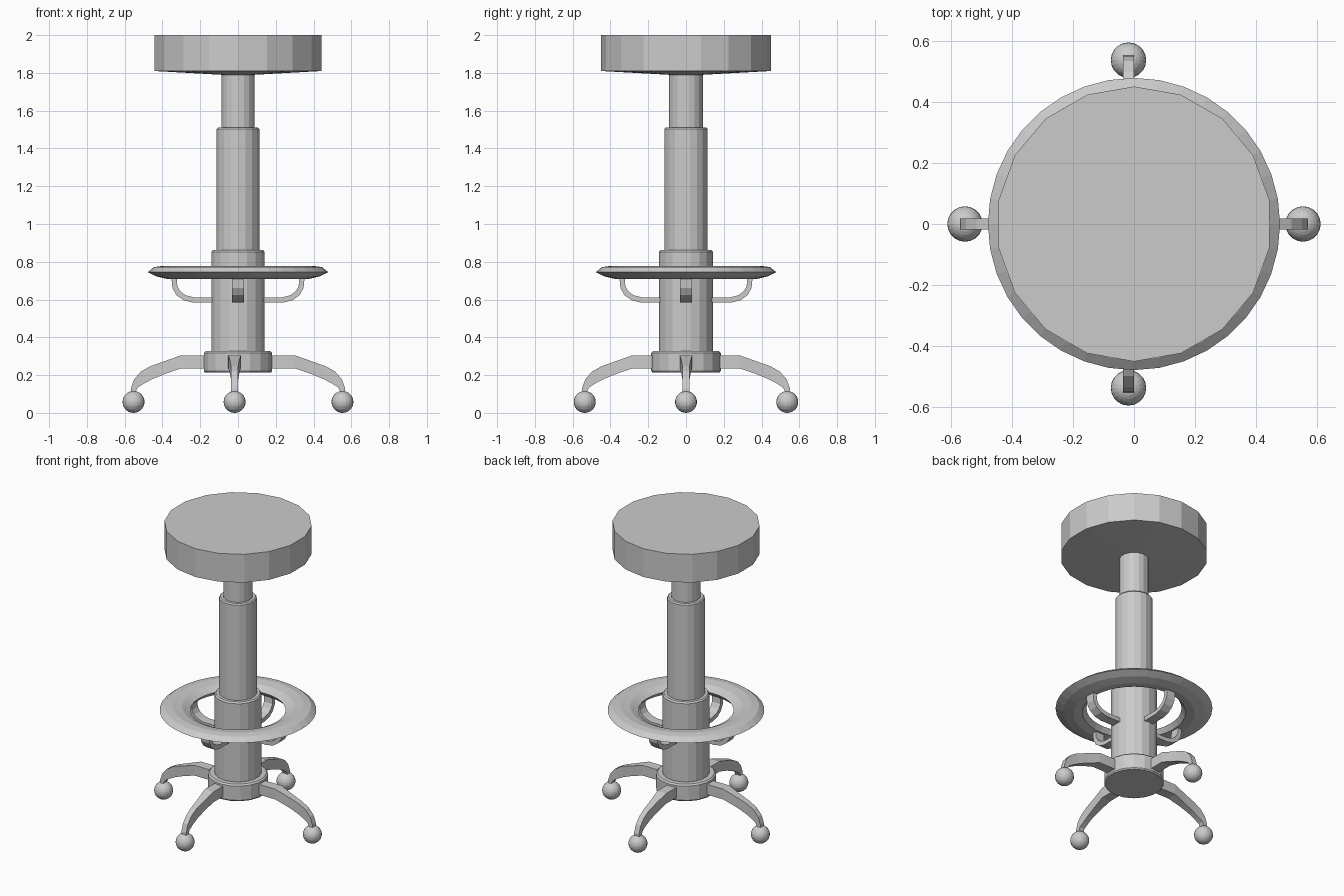
import bpy, bmesh, math
from mathutils import Matrix

if "Cube" in bpy.data.objects:
    bpy.data.objects.remove(bpy.data.objects["Cube"])

grey = bpy.data.materials.new("plain grey")
grey.diffuse_color = (0.6, 0.6, 0.6, 1)
grey.use_nodes = True
grey.node_tree.nodes["Principled BSDF"].inputs["Base Color"].default_value = grey.diffuse_color


def finish(name, bm):
    bmesh.ops.recalc_face_normals(bm, faces=bm.faces)
    me = bpy.data.meshes.new(name)
    bm.to_mesh(me)
    bm.free()
    me.materials.append(grey)
    ob = bpy.data.objects.new(name, me)
    bpy.context.collection.objects.link(ob)
    return ob


def lathe(name, profile, n=18, ring=False):
    """Turn (radius, height) points around z; a ring profile is closed."""
    bm = bmesh.new()
    loops = []
    for r, z in profile:
        loops.append([bm.verts.new((r * math.cos(a), r * math.sin(a), z))
                      for a in (math.pi / 2 + 2 * math.pi * i / n for i in range(n))])
    pairs = list(zip(loops, loops[1:]))
    if ring:
        pairs.append((loops[-1], loops[0]))
    else:
        bm.faces.new(loops[0])
        bm.faces.new(loops[-1])
    for a, b in pairs:
        for i in range(n):
            j = (i + 1) % n
            bm.faces.new((a[i], a[j], b[j], b[i]))
    return finish(name, bm)


def arm(name, sections, matrix):
    """Rectangular bar; sections are (top x, top z, bottom x, bottom z, width)."""
    bm = bmesh.new()
    loops = [[bm.verts.new(p) for p in ((tx, -w / 2, tz), (tx, w / 2, tz),
                                        (bx, w / 2, bz), (bx, -w / 2, bz))]
             for tx, tz, bx, bz, w in sections]
    bm.faces.new(loops[0])
    bm.faces.new(loops[-1])
    for a, b in zip(loops, loops[1:]):
        for i in range(4):
            j = (i + 1) % 4
            bm.faces.new((a[i], a[j], b[j], b[i]))
    bm.transform(matrix)
    return finish(name, bm)


# Seat with shallow conical underside
lathe("seat", [(0.09, 1.79), (0.45, 1.81), (0.45, 2.0)])

# Telescoping column and hub
lathe("upper_post", [(0.09, 1.48), (0.09, 1.795)])
lathe("middle_post", [(0.115, 0.83), (0.115, 1.502), (0.108, 1.51)])
lathe("lower_post", [(0.143, 0.30), (0.143, 0.852), (0.135, 0.862)])
lathe("hub", [(0.178, 0.214), (0.184, 0.222), (0.184, 0.318), (0.174, 0.327)])

# Foot ring
lathe("foot_ring", [(0.478, 0.745), (0.445, 0.772), (0.40, 0.778), (0.34, 0.77),
                    (0.29, 0.745), (0.315, 0.715), (0.37, 0.708), (0.43, 0.722)],
      n=36, ring=True)

bracket = [(0.12, 0.612, 0.12, 0.584, 0.063), (0.235, 0.612, 0.24, 0.584, 0.063),
           (0.275, 0.622, 0.288, 0.596, 0.063), (0.305, 0.643, 0.325, 0.623, 0.063),
           (0.321, 0.67, 0.347, 0.66, 0.063), (0.324, 0.72, 0.353, 0.72, 0.063)]
leg = [(0.13, 0.305, 0.13, 0.236, 0.068), (0.30, 0.305, 0.30, 0.236, 0.066),
       (0.385, 0.275, 0.385, 0.207, 0.048), (0.465, 0.247, 0.455, 0.178, 0.038),
       (0.515, 0.218, 0.495, 0.157, 0.036), (0.55, 0.178, 0.53, 0.135, 0.036),
       (0.567, 0.13, 0.54, 0.115, 0.036), (0.569, 0.08, 0.54, 0.08, 0.036)]

# Four brackets, legs and ball feet; the y pair sits slightly off centre
for k, side in enumerate(("right", "back", "left", "front")):
    turn = Matrix.Rotation(k * math.pi / 2, 4, 'Z')
    arm(side + "_bracket", bracket, turn)
    m = turn
    if k % 2:
        m = Matrix.Translation((-0.018, 0, 0)) @ turn @ Matrix.Translation((-0.017, 0, 0))
    arm(side + "_leg", leg, m)
    bm = bmesh.new()
    bmesh.ops.create_uvsphere(bm, u_segments=20, v_segments=14, radius=0.058,
                              matrix=m @ Matrix.Translation((0.553, 0, 0.058)))
    finish(side + "_ball_foot", bm)
